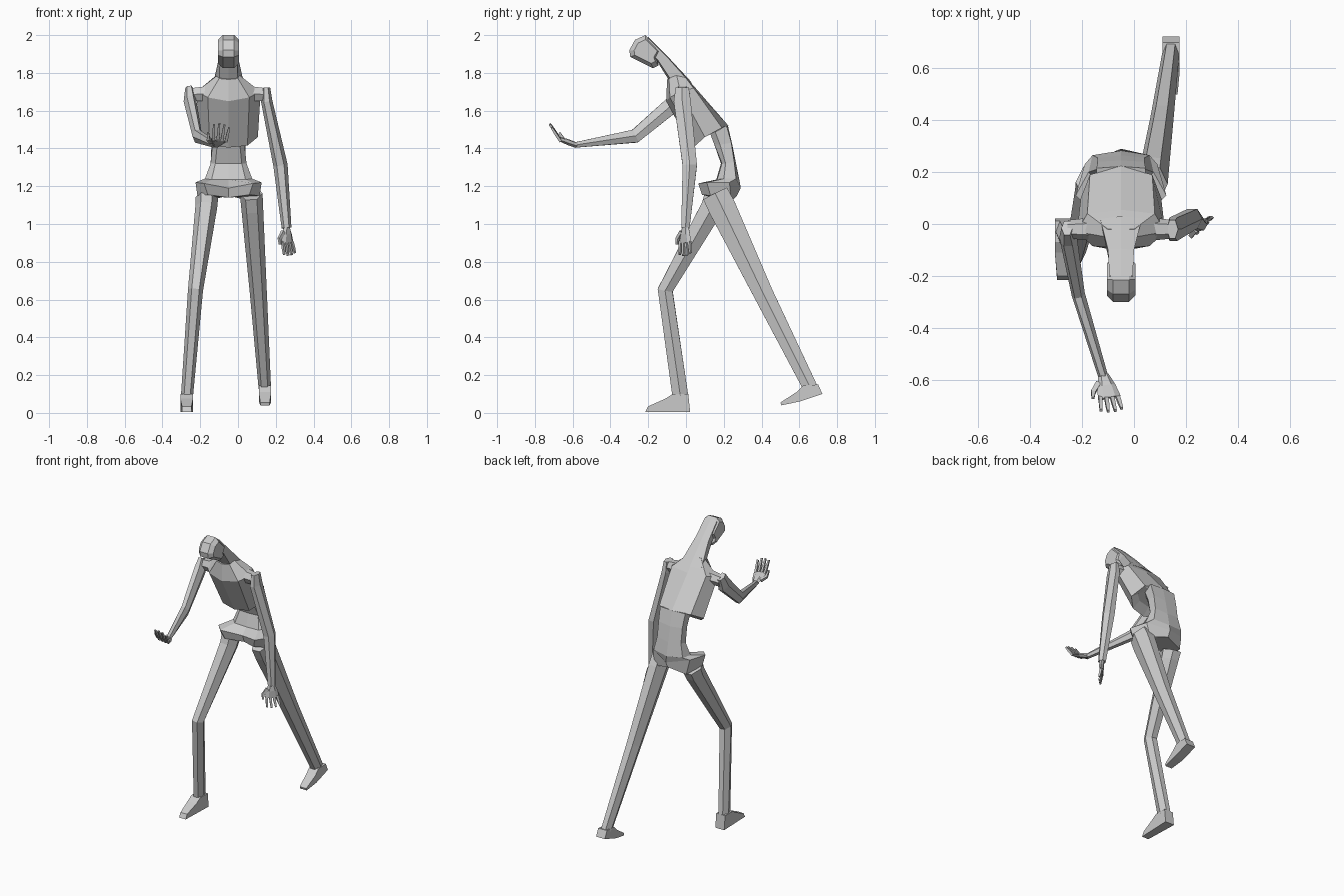
import bpy, bmesh
from math import cos, sin, pi
from mathutils import Vector as V

CX = -0.05  # torso centre line


def finish(name, bm):
    bmesh.ops.recalc_face_normals(bm, faces=bm.faces)
    me = bpy.data.meshes.new(name)
    bm.to_mesh(me)
    bm.free()
    ob = bpy.data.objects.new(name, me)
    bpy.context.collection.objects.link(ob)
    return ob


def loft(name, rings):
    """Skin closed rings of points and cap both ends."""
    bm = bmesh.new()
    vs = [[bm.verts.new(p) for p in r] for r in rings]
    n = len(vs[0])
    for a, b in zip(vs, vs[1:]):
        for i in range(n):
            j = (i + 1) % n
            bm.faces.new((a[i], a[j], b[j], b[i]))
    bm.faces.new(vs[0])
    bm.faces.new(vs[-1])
    return finish(name, bm)


def mirrored(half):
    """Half ring from front centre to back centre -> full ring."""
    left = [(CX - x, y, z) for x, y, z in half[-2:0:-1]]
    return [(CX + x, y, z) for x, y, z in half] + left


def limb(name, stations, u=(1, 0, 0), n=6):
    """Tapered tube; each station is (centre, half width along u, half depth)."""
    pts = [V(s[0]) for s in stations]
    rings = []
    for i, (p, (_, a, b)) in enumerate(zip(pts, stations)):
        t = V((0, 0, 0))
        if i:
            t += (p - pts[i - 1]).normalized()
        if i < len(pts) - 1:
            t += (pts[i + 1] - p).normalized()
        t.normalize()
        w = V(u) - t * V(u).dot(t)
        w.normalize()
        d = t.cross(w)
        off = pi / 4 if n == 4 else 0
        ka, kb = (1.414, 1.414) if n == 4 else (1, 1.155)
        rings.append([p + w * a * ka * cos(off + 2 * pi * k / n)
                      + d * b * kb * sin(off + 2 * pi * k / n) for k in range(n)])
    return loft(name, rings)


def hand(side, wrist, knuckle, tip, u, width):
    """Palm, four fingers and a thumb lying towards u."""
    wrist, knuckle, tip = V(wrist), V(knuckle), V(tip)
    u = V(u).normalized()
    limb(side + "_palm", [(wrist, .02, .013), (wrist.lerp(knuckle, .5), width * .8, .014),
                          (knuckle, width, .009)], u)
    for k, ln in enumerate((.92, 1, .96, .8)):
        s = (1.5 - k) * .5
        base = knuckle + u * width * s
        end = base.lerp(tip + u * width * s * 1.25, ln)
        limb(f"{side}_finger_{k + 1}", [(base - (end - base) * .15, .008, .007),
             (base.lerp(end, .5), .007, .007), (end, .005, .005)], u, 4)
    b = wrist.lerp(knuckle, .35) + u * width * .6
    m = wrist.lerp(knuckle, .75) + u * width * 1.25
    limb(side + "_thumb", [(b, .01, .009), (m, .009, .008),
                           (m + (tip - knuckle) * .45 + u * .006, .005, .005)], u, 4)


def foot(name, x0, x1, profile, toe):
    """Side profile swept over the width, narrowing at the toe points."""
    c, h = (x0 + x1) / 2, (x1 - x0) / 2
    loft(name, [[(c + s * h * (.75 if i in toe else 1), y, z)
                 for i, (y, z) in enumerate(profile)] for s in (-1, 1)])


# rib cage, open-looking underneath
loft("chest", [mirrored(r) for r in (
    [(0, -.10, 1.765), (.05, -.09, 1.77), (.055, -.05, 1.79), (.05, -.02, 1.80), (0, -.02, 1.80)],
    [(0, -.105, 1.65), (.11, -.085, 1.67), (.17, -.03, 1.70), (.13, .04, 1.72), (0, .055, 1.715)],
    [(0, .03, 1.405), (.10, .05, 1.415), (.155, .10, 1.46), (.12, .19, 1.51), (0, .225, 1.52)],
    [(0, .08, 1.45), (.08, .09, 1.46), (.12, .12, 1.48), (.09, .18, 1.50), (0, .20, 1.50)])])

# waist flaring into the hip wings
loft("waist_and_pelvis", [mirrored(r) for r in (
    [(0, .12, 1.50), (.06, .12, 1.50), (.09, .15, 1.50), (.095, .215, 1.52), (0, .222, 1.52)],
    [(0, .15, 1.42), (.06, .15, 1.42), (.085, .18, 1.42), (.09, .24, 1.43), (0, .245, 1.42)],
    [(0, .185, 1.32), (.07, .19, 1.32), (.095, .21, 1.32), (.09, .255, 1.33), (0, .265, 1.32)],
    [(0, .16, 1.235), (.09, .165, 1.235), (.125, .20, 1.24), (.11, .265, 1.24), (0, .283, 1.23)],
    [(0, .12, 1.19), (.13, .065, 1.215), (.175, .11, 1.22), (.14, .23, 1.22), (0, .29, 1.19)],
    [(0, .14, 1.14), (.11, .085, 1.155), (.165, .13, 1.15), (.12, .24, 1.12), (0, .27, 1.15)])])

# neck continuing the line of the back
loft("neck", [mirrored(r) for r in (
    [(0, -.08, 1.745), (.05, -.07, 1.75), (.08, .02, 1.75), (0, .03, 1.75)],
    [(0, -.155, 1.865), (.045, -.15, 1.87), (.05, -.10, 1.885), (0, -.095, 1.885)],
    [(0, -.21, 1.91), (.04, -.21, 1.92), (.045, -.20, 1.985), (0, -.20, 1.99)])])

# head: side profile with chamfered cheeks
head = [(-.215, 2), (-.27, 1.975), (-.30, 1.92), (-.295, 1.885), (-.225, 1.85),
        (-.175, 1.825), (-.145, 1.84), (-.155, 1.87), (-.13, 1.915)]
loft("head", [[(CX + x, -.21 + (y + .21) * s, 1.915 + (z - 1.915) * s) for y, z in head]
              for x, s in ((-.055, .72), (-.03, 1), (.03, 1), (.055, .72))])

# legs
limb("front_leg", [((-.165, .16, 1.14), .06, .065), ((-.168, .14, 1.09), .058, .06),
                   ((-.225, -.11, .65), .04, .04), ((-.27, -.03, .09), .032, .042)])
foot("front_foot", -.305, -.238, [(.022, .005), (.012, .10), (-.07, .10), (-.11, .075),
                                  (-.20, .035), (-.215, .005)], (4, 5))
limb("rear_leg", [((.07, .155, 1.16), .06, .07), ((.075, .19, 1.09), .058, .073),
                  ((.108, .41, .63), .045, .052), ((.142, .66, .13), .033, .038)])
foot("rear_foot", .11, .176, [(.722, .10), (.70, .15), (.62, .145), (.585, .11),
                              (.50, .055), (.505, .04), (.60, .06)], (4, 5))

# shoulders joining chest and arms
for name, x0, x1 in (("left_shoulder", .06, .155), ("right_shoulder", -.16, -.255)):
    limb(name, [((x0, -.02, 1.69), .045, .04), ((x1, -.02, 1.685), .035, .033)], (0, 1, 0))

# arms
limb("left_arm", [((.148, -.02, 1.722), .022, .035), ((.152, -.02, 1.65), .03, .045),
                  ((.225, .02, 1.31), .038, .038), ((.257, -.003, .98), .026, .022)])
hand("left", (.257, -.003, .99), (.262, -.005, .90), (.275, -.005, .832), (-.7, -.7, 0), .045)
limb("right_arm", [((-.258, -.015, 1.718), .022, .03), ((-.254, -.05, 1.65), .034, .045),
                   ((-.215, -.27, 1.465), .026, .036), ((-.118, -.59, 1.418), .019, .014)])
hand("right", (-.118, -.58, 1.417), (-.095, -.67, 1.45), (-.085, -.722, 1.53), (-1, 0, .1), .045)
